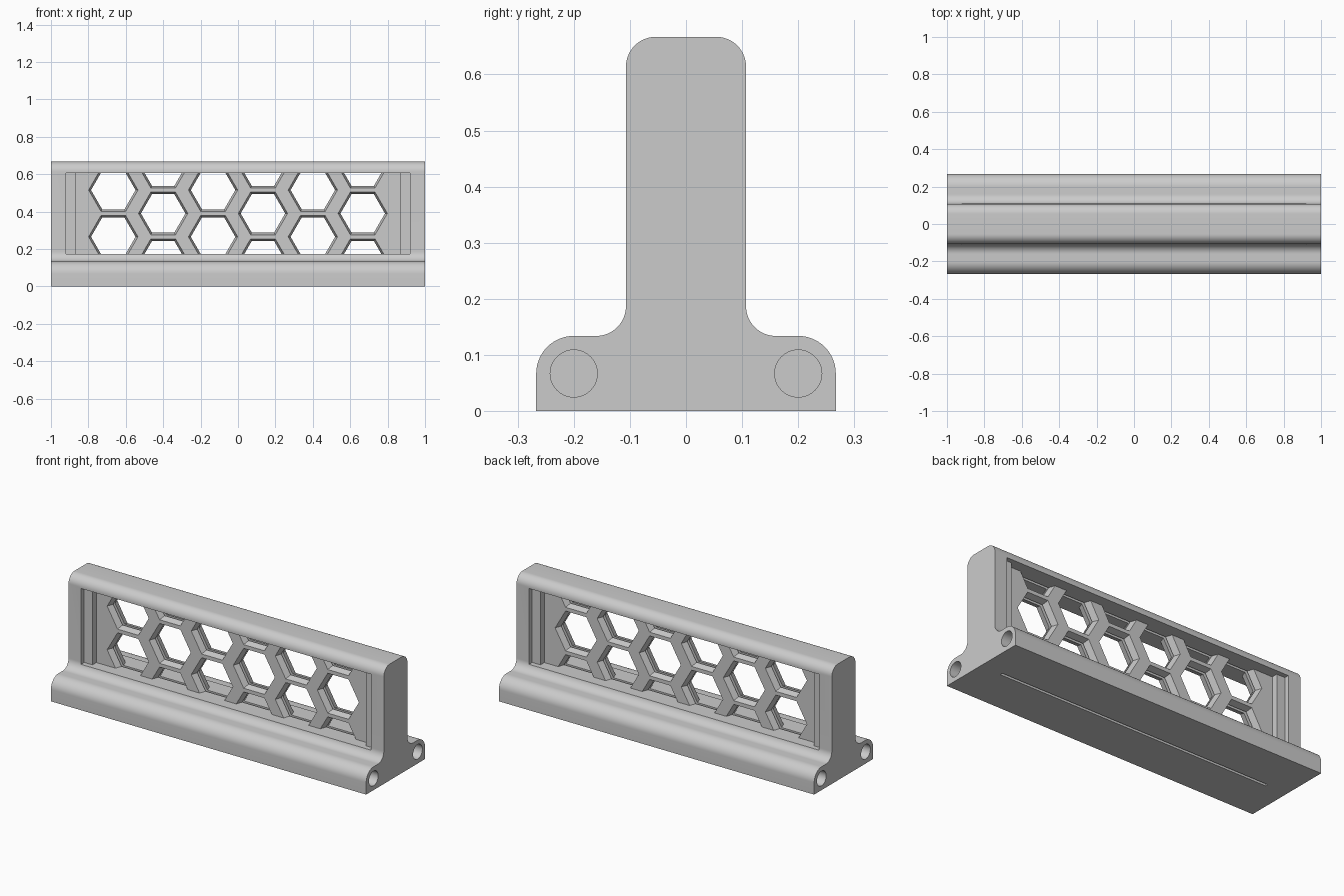
import bpy, bmesh, math
from mathutils import Matrix, Vector

if "Cube" in bpy.data.objects:
    bpy.data.objects.remove(bpy.data.objects["Cube"])

grey = bpy.data.materials.new("light_grey")
grey.use_nodes = True
color = (0.6, 0.6, 0.6, 1)
grey.diffuse_color = color
grey.node_tree.nodes["Principled BSDF"].inputs["Base Color"].default_value = color

WIN_LOW, WIN_HIGH = 0.173, 0.607     # window height range
WIN_X, LEDGE_X = 0.867, 0.92         # half widths of window and outer recess
WALL, LEDGE_Y, PANEL_Y, SLOT_Y = 0.107, 0.08, 0.045, 0.008


def make_object(name, bm):
    bmesh.ops.recalc_face_normals(bm, faces=bm.faces)
    mesh = bpy.data.meshes.new(name)
    bm.to_mesh(mesh)
    bm.free()
    mesh.materials.append(grey)
    obj = bpy.data.objects.new(name, mesh)
    bpy.context.collection.objects.link(obj)
    return obj


def add_box(bm, low, high):
    low, high = Vector(low), Vector(high)
    size = Matrix.Diagonal((*(high - low), 1))
    bmesh.ops.create_cube(bm, size=1, matrix=Matrix.Translation((low + high) / 2) @ size)


def cut(obj, name, bm):
    """Subtract a helper mesh, then remove the helper."""
    cutter = make_object(name, bm)
    cutter.hide_render = True
    mod = obj.modifiers.new(name, 'BOOLEAN')
    mod.operation, mod.solver, mod.object = 'DIFFERENCE', 'EXACT', cutter
    bpy.context.view_layer.objects.active = obj
    bpy.ops.object.modifier_apply(modifier=name)
    bpy.data.objects.remove(cutter)


def arc(cy, cz, r, start, end, steps=14):
    angles = [math.radians(start + (end - start) * i / steps) for i in range(steps + 1)]
    return [(cy + r * math.cos(a), cz + r * math.sin(a)) for a in angles]


# Frame: rounded inverted-T profile swept along x
half = [(0.267, 0)]
half += arc(0.2, 0.067, 0.067, 0, 90)
half += arc(0.16, 0.187, 0.053, 270, 180)
half += arc(0.054, 0.614, 0.053, 0, 90)
profile = half + [(-y, z) for y, z in reversed(half)]
bm = bmesh.new()
face = bm.faces.new([bm.verts.new((-1, y, z)) for y, z in profile])
sweep = bmesh.ops.extrude_face_region(bm, geom=[face])
bmesh.ops.translate(bm, vec=(2, 0, 0),
                    verts=[v for v in sweep["geom"] if isinstance(v, bmesh.types.BMVert)])
frame = make_object("frame", bm)

# Insert slot, open at the bottom
bm = bmesh.new()
add_box(bm, (-WIN_X - 0.001, -SLOT_Y, -0.1), (WIN_X + 0.001, SLOT_Y, 0.62))
cut(frame, "slot_cutter", bm)

# Window opening
bm = bmesh.new()
add_box(bm, (-WIN_X, -0.4, WIN_LOW), (WIN_X, 0.4, WIN_HIGH))
cut(frame, "window_cutter", bm)

# Shallow wider recess on both faces
bm = bmesh.new()
for side in (-1, 1):
    y0, y1 = sorted((side * LEDGE_Y, side * 0.4))
    add_box(bm, (-LEDGE_X, y0, WIN_LOW), (LEDGE_X, y1, WIN_HIGH))
cut(frame, "ledge_cutter", bm)

# Blind round sockets in both ends
bm = bmesh.new()
for x in (-1, 1):
    for y in (-0.2, 0.2):
        turn = Matrix.Translation((x, y, 0.067)) @ Matrix.Rotation(math.pi / 2, 4, 'Y')
        bmesh.ops.create_cone(bm, cap_ends=True, segments=40, radius1=0.042,
                              radius2=0.042, depth=0.26, matrix=turn)
cut(frame, "socket_cutter", bm)

# Honeycomb panel: thin plate pierced by tapered hexagons
bm = bmesh.new()
add_box(bm, (-WIN_X, -PANEL_Y, WIN_LOW), (WIN_X, -SLOT_Y, WIN_HIGH))
front_panel = make_object("front_honeycomb_panel", bm)

R_OUT, R_IN, OVER = 0.132, 0.119, 0.004
ROW, MID = 0.25, (WIN_LOW + WIN_HIGH) / 2
flare = (R_OUT - R_IN) / (PANEL_Y - SLOT_Y) * OVER
bm = bmesh.new()
for col in range(6):
    x = (col - 2.5) * 0.2667
    rows = (-0.5, 0.5) if col % 2 == 0 else (-1, 0, 1)
    for row in rows:
        place = Matrix.Translation((x, -(PANEL_Y + SLOT_Y) / 2, MID + row * ROW))
        place = place @ Matrix.Rotation(math.pi / 2, 4, 'X') @ Matrix.Rotation(math.pi / 6 * 3, 4, 'Z')
        bmesh.ops.create_cone(bm, cap_ends=True, segments=6, radius1=R_IN - flare,
                              radius2=R_OUT + flare, depth=PANEL_Y - SLOT_Y + 2 * OVER,
                              matrix=place)
cut(front_panel, "hexagon_cutter", bm)

# Matching panel on the back
back_panel = front_panel.copy()
back_panel.data = front_panel.data.copy()
back_panel.name = "back_honeycomb_panel"
back_panel.data.transform(Matrix.Diagonal((1, -1, 1, 1)))
back_panel.data.flip_normals()
bpy.context.collection.objects.link(back_panel)

# Smooth the rounded profile, keep corners crisp
bpy.ops.object.select_all(action='DESELECT')
frame.select_set(True)
bpy.context.view_layer.objects.active = frame
bpy.ops.object.shade_smooth_by_angle(angle=math.radians(30))
